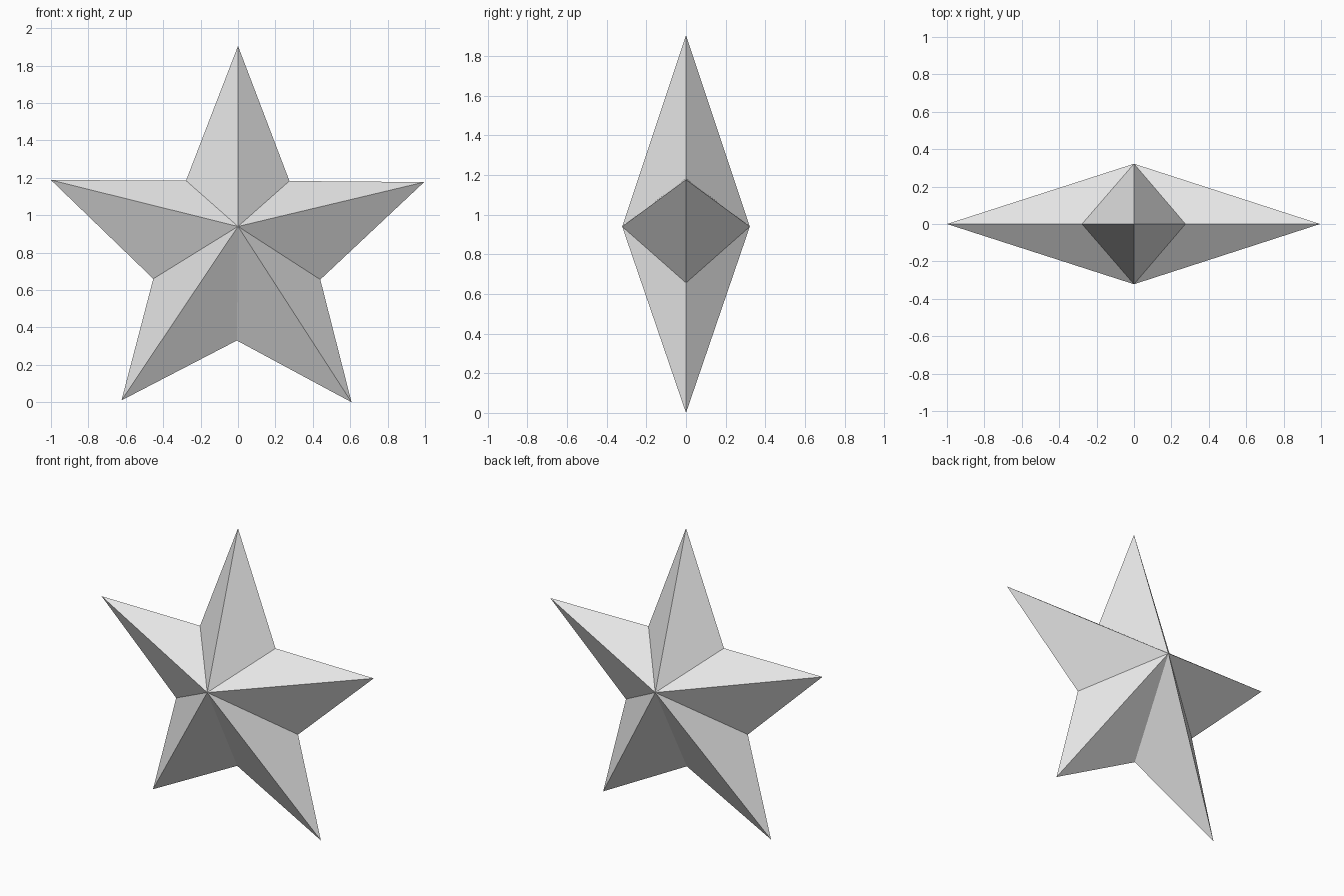
import bpy
import bmesh

# Remove the default object
cube = bpy.data.objects.get("Cube")
if cube:
    bpy.data.objects.remove(cube, do_unlink=True)

# Single grey material
grey = bpy.data.materials.new("light_grey")
grey.use_nodes = True
colour = (0.8, 0.8, 0.8, 1.0)
grey.diffuse_color = colour
grey.node_tree.nodes["Principled BSDF"].inputs["Base Color"].default_value = colour

# Star outline (x, z), alternating tips and notches, slightly hand-drawn
OUTLINE = [
    (0.0, 1.905), (0.275, 1.183), (0.995, 1.177), (0.44, 0.656), (0.607, 0.0),
    (-0.006, 0.33), (-0.623, 0.01), (-0.453, 0.66), (-1.0, 1.188), (-0.278, 1.185),
]
CENTRE_Z = 0.94
DEPTH = 0.322

# Faceted body: the outline fanned to a front and a back peak
bm = bmesh.new()
rim = [bm.verts.new((x, 0, z)) for x, z in OUTLINE]
for y in (-DEPTH, DEPTH):
    peak = bm.verts.new((0, y, CENTRE_Z))
    for i, v in enumerate(rim):
        bm.faces.new((peak, v, rim[(i + 1) % len(rim)]))
bmesh.ops.recalc_face_normals(bm, faces=bm.faces)

mesh = bpy.data.meshes.new("star_body")
bm.to_mesh(mesh)
bm.free()
mesh.materials.append(grey)
star = bpy.data.objects.new("star_body", mesh)
bpy.context.collection.objects.link(star)
